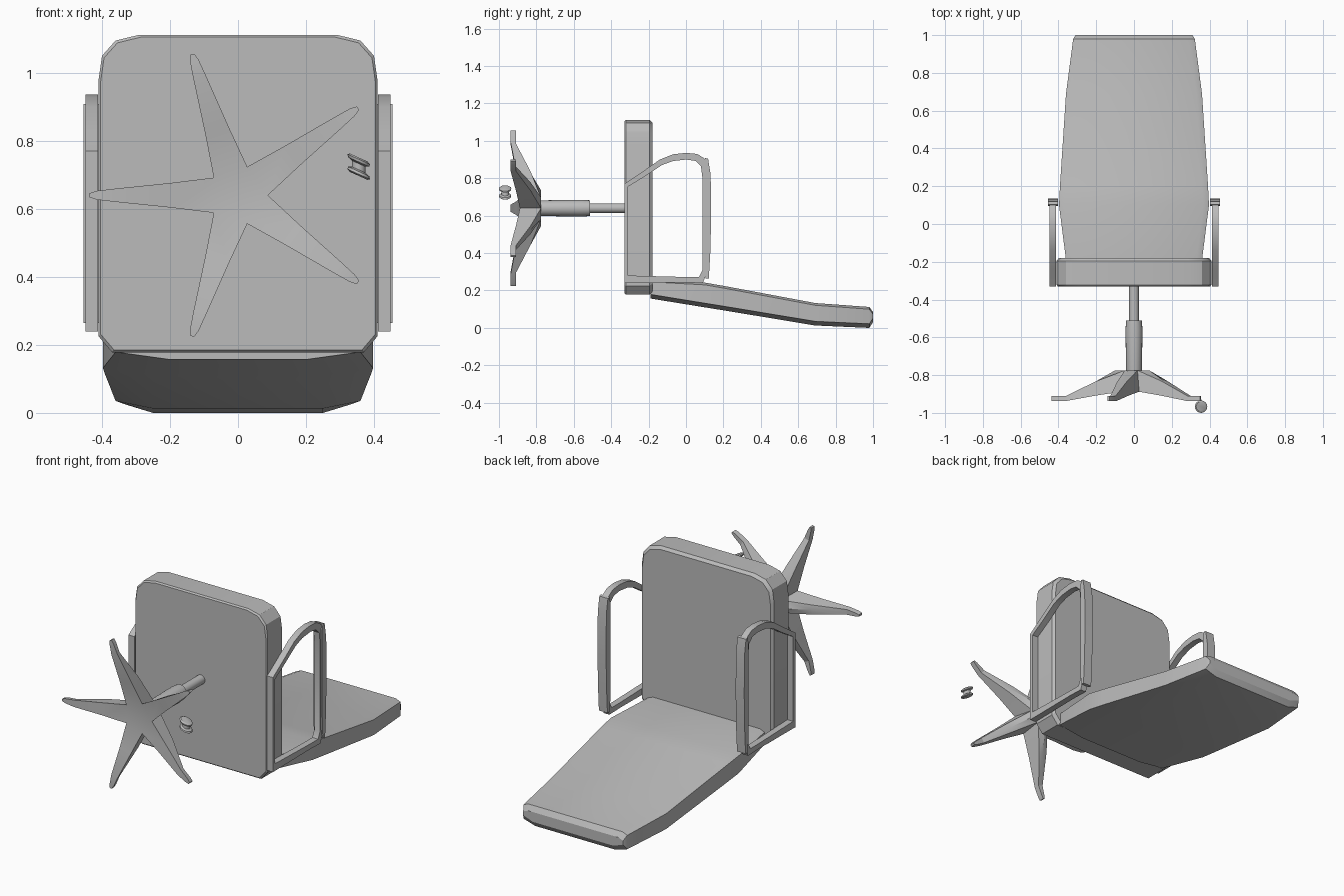
import bpy, bmesh, math

if "Cube" in bpy.data.objects:
    bpy.data.objects.remove(bpy.data.objects["Cube"])

grey = bpy.data.materials.new("grey")
grey.diffuse_color = (0.5, 0.5, 0.5, 1)
grey.use_nodes = True
grey.node_tree.nodes["Principled BSDF"].inputs["Base Color"].default_value = grey.diffuse_color


def make(name, bm, angle=30):
    """Turn a bmesh into a named object with edge-aware smooth shading."""
    bmesh.ops.recalc_face_normals(bm, faces=bm.faces)
    mesh = bpy.data.meshes.new(name)
    bm.to_mesh(mesh)
    bm.free()
    mesh.materials.append(grey)
    ob = bpy.data.objects.new(name, mesh)
    bpy.context.collection.objects.link(ob)
    bpy.ops.object.select_all(action='DESELECT')
    ob.select_set(True)
    bpy.context.view_layer.objects.active = ob
    bpy.ops.object.shade_smooth_by_angle(angle=math.radians(angle))
    return ob


def loft(name, rings, closed=False, angle=30):
    """Skin a list of rings; cap the ends, or join last to first."""
    bm = bmesh.new()
    vs = [[bm.verts.new(p) for p in r] for r in rings]
    n = len(vs[0])
    pairs = list(zip(vs, vs[1:])) + ([(vs[-1], vs[0])] if closed else [])
    for a, b in pairs:
        for i in range(n):
            bm.faces.new((a[i], a[(i + 1) % n], b[(i + 1) % n], b[i]))
    if not closed:
        bm.faces.new(vs[0])
        bm.faces.new(vs[-1])
    return make(name, bm, angle)


def circle_y(y, r, n=20):
    return [(r * math.cos(2 * math.pi * i / n), y,
             0.64 + r * math.sin(2 * math.pi * i / n)) for i in range(n)]


# Seat cushion: rounded outline lofted along y with softened rims
half = [(0.29, 1.112), (0.36, 1.095), (0.40, 1.05), (0.41, 0.98),
        (0.41, 0.225), (0.37, 0.178)]
outline = half + [(-x, z) for x, z in reversed(half)]


def seat_ring(y, s):
    return [(x * s, y, 0.645 + (z - 0.645) * s) for x, z in outline]


loft("seat", [seat_ring(-0.33, 0.985), seat_ring(-0.322, 1),
              seat_ring(-0.195, 1), seat_ring(-0.18, 0.97)])

# Backrest: sections of y, half width, flat half width, bottom, top
sections = [(-0.19, 0.36, 0.20, 0.157, 0.258), (0.10, 0.397, 0.24, 0.110, 0.242),
            (0.20, 0.392, 0.25, 0.094, 0.225), (0.69, 0.36, 0.25, 0.013, 0.133),
            (0.98, 0.322, 0.25, 0.0, 0.112), (1.0, 0.31, 0.25, 0.03, 0.085)]
rings = []
for y, w, a, b, t in sections:
    h = [(a, b), (w, b + 0.022), (w, t - 0.012), (w - 0.03, t)]
    rings.append([(x, y, z) for x, z in h] + [(-x, y, z) for x, z in reversed(h)])
loft("backrest", rings)

# Arm loops and pads, one on each side
outer = [(-0.33, 0.24), (-0.33, 0.77), (-0.24, 0.83), (-0.14, 0.90), (-0.07, 0.928),
         (0.0, 0.936), (0.06, 0.93), (0.10, 0.905), (0.11, 0.82), (0.11, 0.29),
         (0.09, 0.24), (0.0, 0.243)]
inner = [(-0.31, 0.28), (-0.31, 0.755), (-0.22, 0.81), (-0.13, 0.87), (-0.07, 0.892),
         (0.0, 0.90), (0.05, 0.893), (0.08, 0.865), (0.088, 0.80), (0.088, 0.31),
         (0.07, 0.272), (0.0, 0.272)]
pad = [(0.095, 0.87), (0.103, 0.908), (0.118, 0.905), (0.132, 0.82), (0.134, 0.60),
       (0.131, 0.42), (0.122, 0.265), (0.105, 0.265), (0.097, 0.32)]
for side, label in ((1, "right"), (-1, "left")):
    x0, x1 = 0.412 * side, 0.448 * side
    loft(label + "_arm_loop",
         [[(x0, *o), (x1, *o), (x1, *i), (x0, *i)] for o, i in zip(outer, inner)],
         closed=True)
    loft(label + "_arm_pad", [[(x * side, y, z) for y, z in pad] for x in (0.402, 0.455)])

# Gas column: wide sleeve and slim piston
loft("column_sleeve", [circle_y(-0.80, 0.038), circle_y(-0.77, 0.042),
                       circle_y(-0.56, 0.045), circle_y(-0.512, 0.042)])
loft("column_piston", [circle_y(-0.52, 0.026), circle_y(-0.32, 0.026)])

# Five-legged star base: each leg runs between two valleys and out to a rounded tip
bm = bmesh.new()


def polar(r, w, y, ang):
    """Point at distance r along a leg, offset sideways by w."""
    c, s = math.cos(ang), math.sin(ang)
    return bm.verts.new((r * c - w * s, y, 0.64 + r * s + w * c))


edge = [(0.20, 0.036), (0.36, 0.0195), (0.415, 0.013), (0.436, 0.006)]
low_y = [-0.908, -0.937, -0.937, -0.937]
top_y = [-0.832, -0.910, -0.910, -0.910]
step = 2 * math.pi / 5
hub_top = bm.verts.new((0, -0.775, 0.64))
hub_low = bm.verts.new((0, -0.885, 0.64))
for k in range(5):
    ang = math.pi + k * step
    v0, v1 = ang - step / 2, ang + step / 2
    low_a = [polar(0.088, 0, -0.888, v0)]
    low_b = [polar(0.088, 0, -0.888, v1)]
    top_a = [polar(0.06, 0, -0.775, v0)]
    top_b = [polar(0.06, 0, -0.775, v1)]
    ridge = [polar(0.10, 0, -0.775, ang)]
    for (r, w), ly, ty in zip(edge, low_y, top_y):
        low_a.append(polar(r, -w, ly, ang))
        low_b.append(polar(r, w, ly, ang))
        top_a.append(polar(r, -w * 0.75, ty, ang))
        top_b.append(polar(r, w * 0.75, ty, ang))
        ridge.append(polar(r, 0, ty, ang))
    bm.faces.new((hub_low, low_a[0], low_b[0]))
    bm.faces.new((hub_top, top_a[0], ridge[0]))
    bm.faces.new((hub_top, ridge[0], top_b[0]))
    for i in range(4):
        for p, q in ((low_a, low_b), (low_a, top_a), (top_a, ridge),
                     (ridge, top_b), (top_b, low_b)):
            bm.faces.new((p[i], p[i + 1], q[i + 1], q[i]))
    bm.faces.new((low_a[4], top_a[4], ridge[4], top_b[4], low_b[4]))
bmesh.ops.remove_doubles(bm, verts=bm.verts, dist=0.0005)
make("star_base", bm, 25)

# Single caster: a waisted spool, skewed sideways
spool = [(-0.027, 0.026), (-0.022, 0.033), (-0.014, 0.031), (-0.009, 0.020),
         (0.009, 0.020), (0.014, 0.031), (0.022, 0.033), (0.027, 0.026)]
rings = []
for h, r in spool:
    ring = []
    for i in range(16):
        t = 2 * math.pi * i / 16
        dx = r * math.cos(t)
        ring.append((0.355 + dx, -0.967 + r * math.sin(t), 0.724 + h - 0.45 * dx))
    rings.append(ring)
loft("caster", rings)
